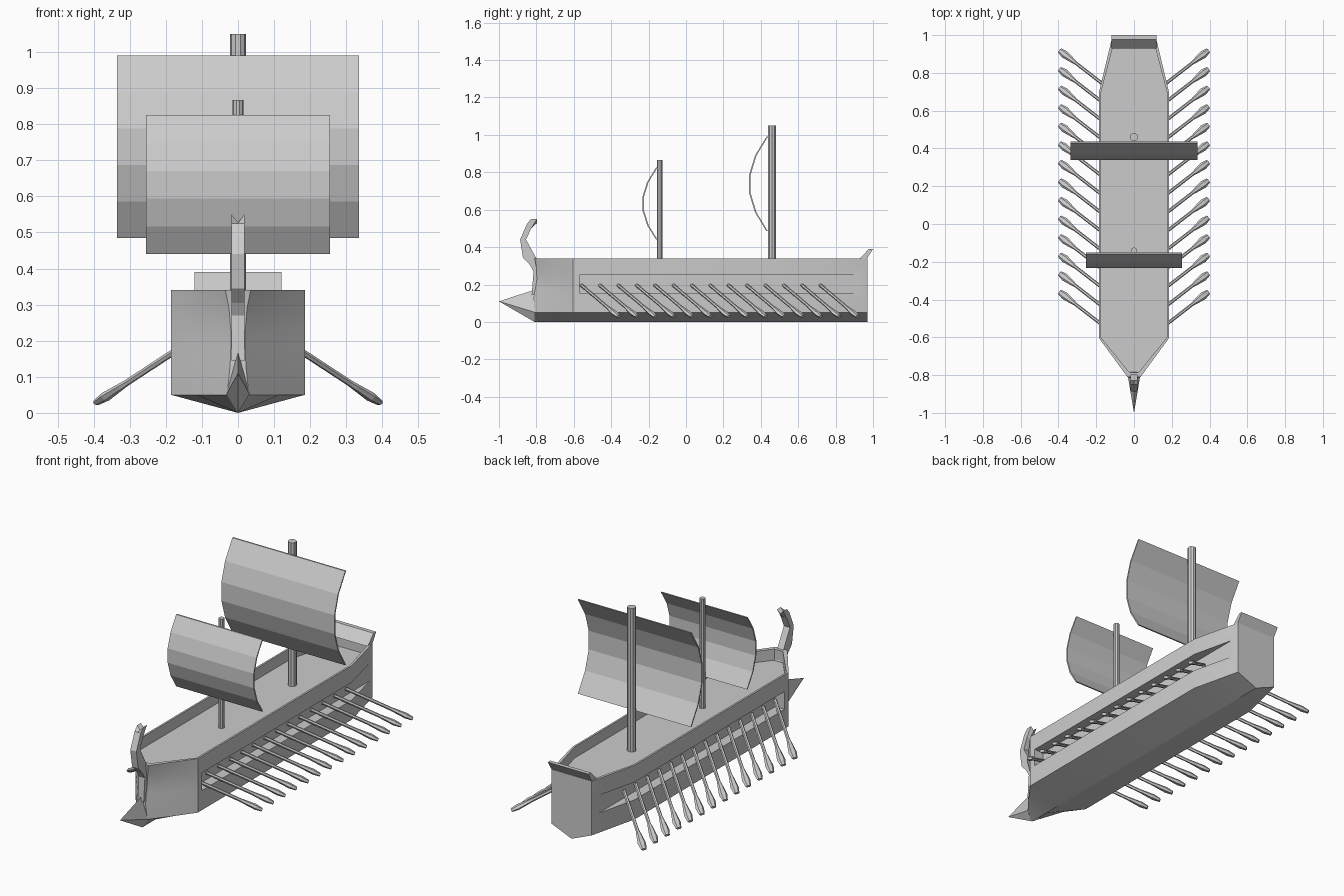
import bpy, bmesh
from math import radians, sin, cos, pi
from mathutils import Vector

if "Cube" in bpy.data.objects:
    bpy.data.objects.remove(bpy.data.objects["Cube"])


def make(name, verts, faces):
    me = bpy.data.meshes.new(name)
    me.from_pydata([tuple(v) for v in verts], [], faces)
    bm = bmesh.new()
    bm.from_mesh(me)
    bmesh.ops.recalc_face_normals(bm, faces=bm.faces)
    bm.to_mesh(me)
    bm.free()
    ob = bpy.data.objects.new(name, me)
    bpy.context.collection.objects.link(ob)
    return ob


def loft(name, rings, mirrored_caps=False):
    """Skin closed rings of equal length and cap both ends."""
    n = len(rings[0])
    verts = [v for r in rings for v in r]
    faces = []
    for k in range(len(rings) - 1):
        a, b = k * n, (k + 1) * n
        faces += [(a + i, a + (i + 1) % n, b + (i + 1) % n, b + i) for i in range(n)]
    for base in (0, (len(rings) - 1) * n):
        if mirrored_caps:   # cap in strips between the left and right half
            faces.append((base, base + 1, base + n - 1))
            faces += [(base + i, base + i + 1, base + n - i - 1, base + n - i)
                      for i in range(1, n // 2)]
        else:
            faces.append(tuple(range(base, base + n)))
    return make(name, verts, faces)


def extrude_x(name, profile, x0, x1):
    return loft(name, [[(x, y, z) for y, z in profile] for x in (x0, x1)])


def cut(ob, cutter):
    cutter.hide_render = True
    mod = ob.modifiers.new("cut", 'BOOLEAN')
    mod.operation, mod.solver, mod.object = 'DIFFERENCE', 'EXACT', cutter
    bpy.context.view_layer.objects.active = ob
    bpy.ops.object.modifier_apply(modifier=mod.name)
    bpy.data.objects.remove(cutter)


# Hull: V bottom, upright sides, hollowed bow
levels = [0, 0.05, 0.13, 0.18, 0.23, 0.29, 0.34]


def section(ys, ws):
    right = [(w, y, z) for w, y, z in zip(ws, ys, levels)]
    return right + [(-x, y, z) for x, y, z in right[:0:-1]]


rings = [section([y] * 7, [0] + [w] * 6) for y, w in ((0.97, 0.12), (0.7, 0.185), (-0.605, 0.185))]
rings.append(section([-0.70] * 7, [0, 0.115, 0.107, 0.101, 0.101, 0.107, 0.115]))
rings.append(section([-0.81, -0.81, -0.815, -0.805, -0.797, -0.80, -0.81],
                     [0, 0.03, 0.022, 0.02, 0.02, 0.025, 0.035]))
hull = loft("hull", rings, True)

# Sunken deck inside the bulwark
half = [(0.108, 0.952), (0.175, 0.695), (0.175, -0.6), (0.025, -0.785)]
outline = half + [(-x, y) for x, y in reversed(half)]
cut(hull, loft("deck_cutter", [[(x, y, z) for x, y in outline] for z in (0.28, 0.5)]))

# Long oar slots on both sides
slot = [(-0.57, 0.155), (0.95, 0.155), (0.95, 0.25), (-0.57, 0.25)]
for s in (1, -1):
    cut(hull, extrude_x("slot_cutter", slot, *sorted((0.13 * s, 0.3 * s))))
bpy.ops.object.select_all(action='DESELECT')
hull.select_set(True)
bpy.context.view_layer.objects.active = hull
bpy.ops.object.shade_smooth_by_angle(angle=radians(25))

# Ram at the bow
make("ram", [(0, -1, 0.11), (0, -0.81, 0), (0.032, -0.81, 0.052), (0, -0.80, 0.175), (-0.032, -0.81, 0.052)],
     [(0, 1, 2), (0, 2, 3), (0, 3, 4), (0, 4, 1), (1, 4, 3, 2)])

# Curved stem post with a notched tip: front y,z then back y,z
stem = [(-0.825, 0.145, -0.785, 0.145), (-0.815, 0.27, -0.78, 0.27), (-0.835, 0.305, -0.80, 0.34),
        (-0.872, 0.345, -0.825, 0.385), (-0.887, 0.44, -0.855, 0.44), (-0.85, 0.525, -0.828, 0.50),
        (-0.828, 0.55, -0.797, 0.55)]
rings = []
for k, (fy, fz, by, bz) in enumerate(stem):
    d = 0.022 if k == len(stem) - 1 else 0
    front = [(x, fy, fz - (d if x == 0 else 0)) for x in (-0.018, 0, 0.018)]
    back = [(x, by, bz - (d if x == 0 else 0)) for x in (0.018, 0, -0.018)]
    rings.append(front + back)
loft("stem_post", rings, False)

# Leaning stern board
extrude_x("stern_board", [(0.928, 0.338), (0.978, 0.39), (1.0, 0.39), (0.965, 0.335)], -0.12, 0.12)


# Masts and billowing sails
def mast(name, y, r, top):
    ring = [(r * cos(i * pi / 5), y + r * sin(i * pi / 5)) for i in range(10)]
    loft(name, [[(x, v, z) for x, v in ring] for z in (0.27, top)])


def sail(name, y, depth, z0, z1, w):
    front, back = [], []
    for i in range(6):
        t = i / 5
        b = depth * (1 - (2 * t - 1) ** 2) / 0.96
        z = z0 + (z1 - z0) * t
        front.append((y - b - 0.008, z))
        back.append((y - b, z))
    verts, faces = [], []
    for x in (-w, w):
        verts += [(x, *p) for p in front + back]
    for i in range(5):
        faces += [(i, i + 1, i + 13, i + 12), (i + 6, i + 7, i + 19, i + 18)]
        faces += [(i + o, i + 1 + o, i + 7 + o, i + 6 + o) for o in (0, 12)]
    faces += [(0, 6, 18, 12), (5, 11, 23, 17)]
    make(name, verts, faces)


mast("main_mast", 0.46, 0.022, 1.05)
mast("fore_mast", -0.14, 0.015, 0.867)
sail("main_sail", 0.438, 0.092, 0.485, 0.99, 0.335)
sail("fore_sail", -0.152, 0.072, 0.44, 0.825, 0.255)

# Oars: swept back and down, 14 per side; (distance share, width, thickness)
shape = [(0, 0.009, 0.009), (0.68, 0.009, 0.009), (0.74, 0.013, 0.010), (0.90, 0.021, 0.013), (1, 0.014, 0.008)]
for s, side in ((1, "right"), (-1, "left")):
    for k in range(14):
        y = -0.36 + k * 0.0983
        start = Vector((0.135 * s, y - 0.20, 0.197))
        end = Vector((0.393 * s, y, 0.028))
        d = (end - start).normalized()
        u = d.cross(Vector((0, 0, 1))).normalized()
        v = u.cross(d)
        loft(f"oar_{side}_{k + 1}",
             [[start.lerp(end, t) + u * a * cos(i * pi / 3) + v * b * sin(i * pi / 3) for i in range(6)]
              for t, a, b in shape])
